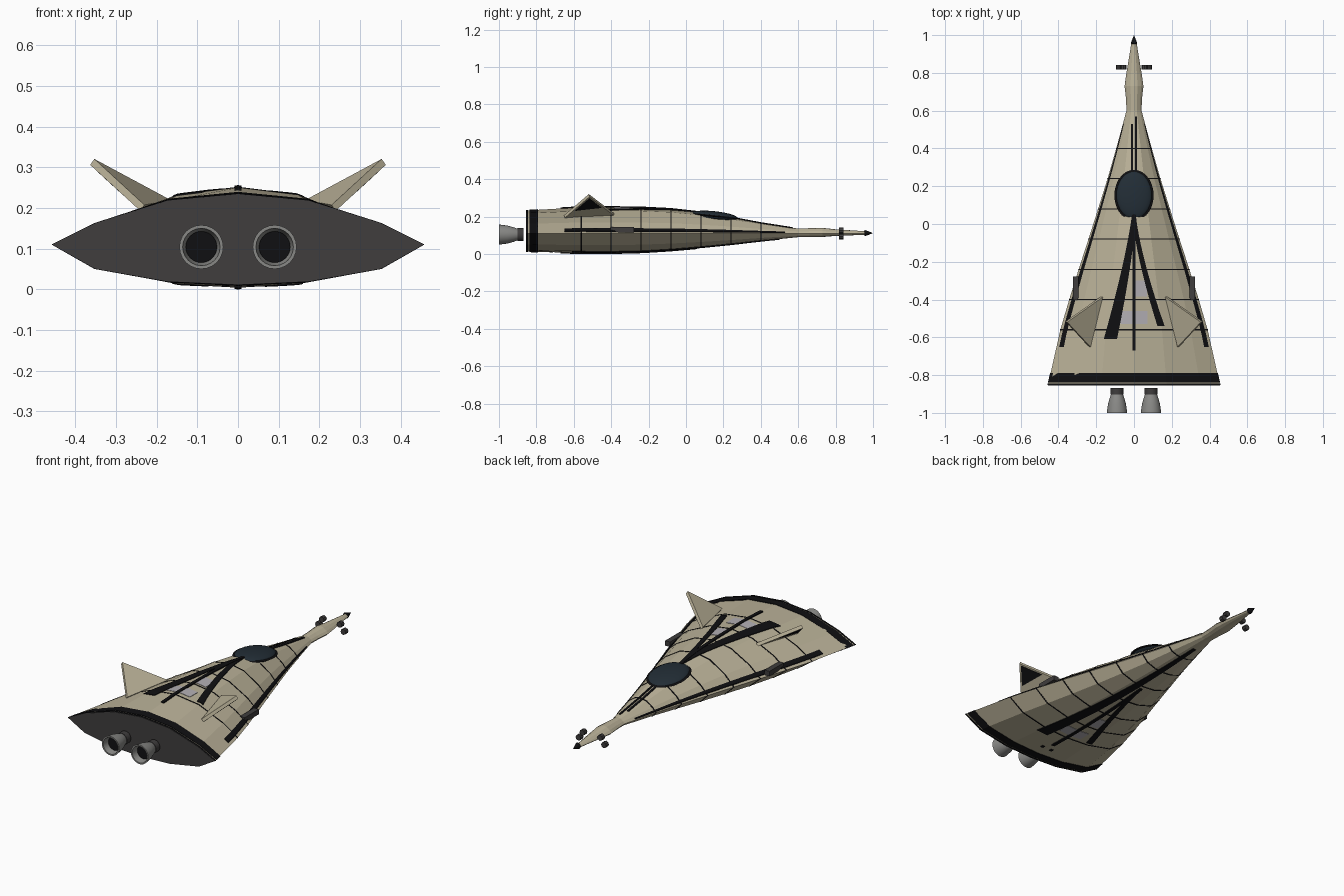
import bpy, bmesh, math
from mathutils import Vector

if "Cube" in bpy.data.objects:
    bpy.data.objects.remove(bpy.data.objects["Cube"])

def mat(name, c):
    m = bpy.data.materials.new(name)
    m.diffuse_color = (*c, 1)
    m.use_nodes = True
    m.node_tree.nodes["Principled BSDF"].inputs["Base Color"].default_value = m.diffuse_color
    return m

TAN = mat("tan", (0.50, 0.45, 0.32))
BLACK = mat("black", (0.005, 0.005, 0.006))
DARK = mat("dark_grey", (0.05, 0.047, 0.047))
GLASS = mat("glass", (0.016, 0.026, 0.036))
PATCH = mat("pale_grey", (0.45, 0.43, 0.46))
METAL = mat("metal", (0.25, 0.25, 0.24))

def make(name, verts, faces, m, smooth=False):
    me = bpy.data.meshes.new(name)
    me.from_pydata([tuple(v) for v in verts], [], faces)
    bm = bmesh.new()
    bm.from_mesh(me)
    bmesh.ops.remove_doubles(bm, verts=bm.verts, dist=1e-6)
    bmesh.ops.recalc_face_normals(bm, faces=bm.faces)
    bm.to_mesh(me)
    bm.free()
    me.materials.append(m)
    ob = bpy.data.objects.new(name, me)
    bpy.context.collection.objects.link(ob)
    if smooth:
        bpy.ops.object.select_all(action='DESELECT')
        ob.select_set(True)
        bpy.context.view_layer.objects.active = ob
        bpy.ops.object.shade_smooth_by_angle(angle=math.radians(40))
    return ob

# hull stations: y, half width, top z, bottom z
ST = [(-0.85, .455, .233, .013), (-0.56, .39, .25, .006), (-0.40, .343, .25, .006),
      (-0.24, .293, .248, .01), (-0.08, .241, .24, .02), (0.08, .19, .222, .034),
      (0.24, .14, .197, .051), (0.40, .094, .167, .07), (0.60, .04, .136, .09),
      (0.66, .042, .138, .09), (0.73, .05, .14, .091), (0.80, .04, .132, .097), (0.97, .012, .121, .103)]
MID = 0.11
FX = [0, .38, .77, 1]
FT = [1, .87, .42, 0]      # upper profile
FB = [1, .92, .60, 0]      # lower profile

def lerp_table(x, xs, vs):
    x = min(max(x, xs[0]), xs[-1])
    for i in range(len(xs) - 1):
        if x <= xs[i + 1]:
            t = (x - xs[i]) / (xs[i + 1] - xs[i])
            return vs[i] + t * (vs[i + 1] - vs[i])

def station(y):
    ys = [s[0] for s in ST]
    return [lerp_table(y, ys, [s[k] for s in ST]) for k in (1, 2, 3)]

def surf(x, y, side):
    hw, top, bot = station(y)
    f = abs(x) / hw
    if side > 0:
        return MID + (top - MID) * lerp_table(f, FX, FT)
    return MID - (MID - bot) * lerp_table(f, FX, FB)

def section(y, off=0):
    hw, top, bot = station(y)
    hw, top, bot = hw + off, top + off, bot - off
    up = [(FX[i] * hw, MID + (top - MID) * FT[i]) for i in range(4)]
    lo = [(FX[i] * hw, MID - (MID - bot) * FB[i]) for i in (2, 1, 0)]
    right = up + lo
    left = [(-x, z) for x, z in reversed(right[1:-1])]
    return [Vector((x, y, z)) for x, z in right + left]

def loft(name, ys, m, off=0):
    rings = [section(y, off) for y in ys]
    n = len(rings[0])
    verts = [v for r in rings for v in r]
    faces = [(i * n + j, i * n + (j + 1) % n, (i + 1) * n + (j + 1) % n, (i + 1) * n + j)
             for i in range(len(ys) - 1) for j in range(n)]
    faces += [tuple(range(n)), tuple(range(len(verts) - n, len(verts)))]
    return make(name, verts, faces, m)

# hull, panel lines, tail bands and rear bulkhead
loft("hull", [s[0] for s in ST], TAN)
for k in range(7):
    y = -0.56 + 0.16 * k
    loft("panel_line", [y - .003, y + .003], BLACK, .002)
loft("tail_band", [-0.838, -0.79], BLACK, .003)
loft("tail_trim", [-0.852, -0.844], BLACK, .003)
bulk = loft("rear_bulkhead", [-0.855, -0.848], DARK, .001)
for v in bulk.data.vertices:
    if v.co.y > -0.85:
        continue
    v.co.y = -0.855

# painted strips that follow the hull surface
def strip(name, y0, y1, xf, wf, m, side=1, lift=.003, n=18, across=4):
    verts, faces = [], []
    for layer in (lift, -.003):
        for i in range(n + 1):
            t = i / n
            y = y0 + (y1 - y0) * t
            for j in range(across + 1):
                x = xf(t, y) + wf(t, y) * (j / across - .5)
                verts.append((x, y, surf(x, y, side) + side * layer))
    w = across + 1
    N = (n + 1) * w
    for i in range(n):
        for j in range(across):
            a = i * w + j
            q = (a, a + 1, a + w + 1, a + w)
            faces += [q, tuple(k + N for k in q)]
        for j in (0, across):
            a = i * w + j
            faces.append((a, a + w, a + w + N, a + N))
    for i in (0, n):
        for j in range(across):
            a = i * w + j
            faces.append((a, a + 1, a + 1 + N, a + N))
    return make(name, verts, faces, m)

for s in (1, -1):
    start = 0.06 if s > 0 else 0.5
    strip("wide_stripe", start, -0.61, lambda t, y: -s * .125 * t ** 1.3,
          lambda t, y: .02 + .05 * t, BLACK, s, .004)
    strip("narrow_stripe", 0.06, -0.54, lambda t, y: s * .143 * t ** 1.4,
          lambda t, y: .018 + .02 * t, BLACK, s, .004)
    strip("centre_stripe", 0.05, -0.67, lambda t, y: 0, lambda t, y: .018, BLACK, s, .006)
    strip("hull_patch_front", -0.30, -0.385, lambda t, y: s * .037, lambda t, y: .065, PATCH, s, .002)
    strip("hull_patch_rear", -0.46, -0.53, lambda t, y: 0, lambda t, y: .145, PATCH, s, .002)
    # side stripe and side box, both flanks
    strip("side_stripe", 0.53, -0.65, lambda t, y: s * .935 * station(y)[0],
          lambda t, y: .06 * station(y)[0], BLACK, 1, .004)
strip("nose_stripe_long", 0.57, 0.27, lambda t, y: .01, lambda t, y: .012, BLACK, 1, .004)
strip("nose_stripe_short", 0.53, 0.27, lambda t, y: -.01, lambda t, y: .010, BLACK, 1, .004)

def box(name, c, d, m):
    v = [(c[0] + a * d[0] / 2, c[1] + b * d[1] / 2, c[2] + e * d[2] / 2)
         for a in (-1, 1) for b in (-1, 1) for e in (-1, 1)]
    f = [(0, 1, 3, 2), (4, 5, 7, 6), (0, 1, 5, 4), (2, 3, 7, 6), (0, 2, 6, 4), (1, 3, 7, 5)]
    return make(name, v, f, m)

for s in (1, -1):
    box("side_box", (s * .308, -.34, .13), (.03, .125, .028), DARK)

# canted tail fins with a dark outer panel
def prism(name, tri, thick, m, shift=0):
    nrm = (tri[1] - tri[0]).cross(tri[2] - tri[0]).normalized()
    if nrm.z < 0:
        nrm = -nrm
    v = [p + nrm * (shift + k * thick / 2) for k in (1, -1) for p in tri]
    return make(name, v, [(0, 1, 2), (3, 4, 5), (0, 1, 4, 3), (1, 2, 5, 4), (2, 0, 3, 5)], m)

for s in (1, -1):
    tri = [Vector((s * .17, -.385, .212)), Vector((s * .358, -.518, .313)), Vector((s * .235, -.65, .20))]
    prism("tail_fin", tri, .018, TAN)
    c = sum(tri, Vector()) / 3
    inner = [tri[1].lerp(c, .12), tri[0].lerp(tri[1], .45).lerp(c, .12), tri[2].lerp(tri[1], .35).lerp(c, .12)]
    prism("fin_panel", inner, .003, BLACK, -.010)

# turned parts, axis along y; profile is (radius, y)
def lathe(name, prof, x, z, m, n=24, smooth=True):
    verts = [(x + r * math.cos(2 * math.pi * k / n), y, z + r * math.sin(2 * math.pi * k / n))
             for r, y in prof for k in range(n)]
    faces = [(i * n + k, i * n + (k + 1) % n, (i + 1) * n + (k + 1) % n, (i + 1) * n + k)
             for i in range(len(prof) - 1) for k in range(n)]
    if prof[0][0] > 0:
        faces.append(tuple(range(n)))
    if prof[-1][0] > 0:
        faces.append(tuple(range(len(verts) - n, len(verts))))
    verts = [Vector(v) for v in verts]
    return make(name, verts, [f for f in faces], m, smooth)

for s in (1, -1):
    lathe("engine_collar", [(.034, -.868), (.034, -.902)], s * .09, .104, DARK)
    lathe("engine_bell", [(0, -.898), (.03, -.898), (.04, -.925), (.048, -.955), (.054, -1.0),
                          (.046, -1.0), (.038, -.955), (.036, -.95), (0, -.95)], s * .09, .104, METAL)
    lathe("engine_throat", [(0, -.945), (.0375, -.945), (.0385, -.965), (0, -.965)], s * .09, .104, BLACK)
    # manoeuvring thrusters beside the nose
    for x, z in ((.055, .127), (.079, .093)):
        lathe("nose_thruster", [(.016, .818), (.016, .842)], s * x, z, DARK, 8, False)
lathe("nose_tip", [(0, .95), (.017, .955), (.012, .97), (0, 1.0)], 0, .112, BLACK, 12, False)

# canopy: dark rim and tinted dome, tilted with the hull
def dome(name, rx, ry, rz, c, m, n=28, rows=7):
    bm = bmesh.new()
    bmesh.ops.create_uvsphere(bm, u_segments=n, v_segments=rows * 2, radius=1)
    tilt = math.radians(-6)
    for v in bm.verts:
        x, y, z = v.co.x * rx, v.co.y * ry, v.co.z * rz
        v.co = (c[0] + x, c[1] + y * math.cos(tilt) - z * math.sin(tilt),
                c[2] + y * math.sin(tilt) + z * math.cos(tilt))
    me = bpy.data.meshes.new("tmp")
    bm.to_mesh(me)
    bm.free()
    make(name, [v.co for v in me.vertices], [tuple(p.vertices) for p in me.polygons], m, True)
    bpy.data.meshes.remove(me)

dome("canopy_rim", .104, .136, .010, (0, .152, .203), BLACK)
dome("canopy_glass", .095, .127, .026, (0, .152, .203), GLASS)

# small vents under the tail
for x in (-.03, .03):
    box("belly_vent", (x, -.72, surf(x, -.72, -1)), (.018, .018, .006), BLACK)
